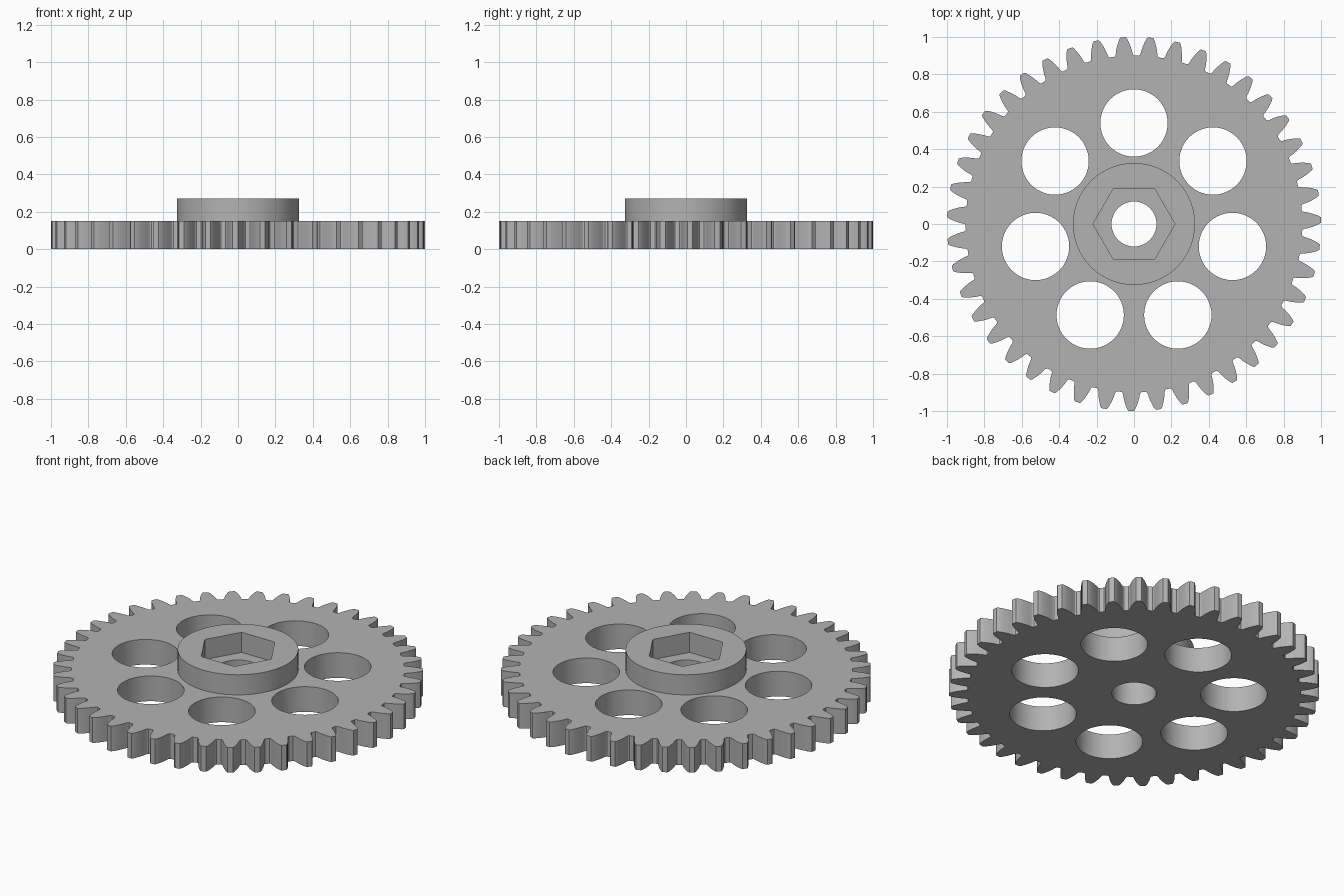
import bpy
import bmesh
from math import acos, cos, pi, radians, sin, tan, tau

cube = bpy.data.objects.get("Cube")
if cube:
    bpy.data.objects.remove(cube)

TEETH = 43
ROOT, OUTER = 0.90, 1.0
PITCH = OUTER * TEETH / (TEETH + 2)
BASE = PITCH * cos(radians(20))
PHASE = radians(1.23)
PLATE_TOP, HUB_TOP = 0.15, 0.27

steel = bpy.data.materials.new("plain grey")
steel.use_nodes = True
grey = (0.45, 0.45, 0.45, 1)
steel.diffuse_color = grey
steel.node_tree.nodes["Principled BSDF"].inputs["Base Color"].default_value = grey


def polar(r, a):
    return (r * cos(a), r * sin(a))


def ring(radius, sides, cx=0, cy=0):
    return [(cx + radius * cos(tau * i / sides), cy + radius * sin(tau * i / sides))
            for i in range(sides)]


def half_angle(r):
    """Half the angle an involute tooth spans at radius r."""
    a = acos(min(1, BASE / r))
    p = radians(20)
    return pi / (2 * TEETH) + (tan(p) - p) - (tan(a) - a)


def gear_outline():
    # One flank from root to tip, mirrored about each tooth's centre line
    flank = [(ROOT, half_angle(ROOT) + 0.008), (ROOT + 0.004, half_angle(ROOT) + 0.002)]
    flank += [(r, half_angle(r)) for r in (0.912, 0.93, 0.95, 0.97, 0.99)]
    flank.append((OUTER, half_angle(OUTER) - 0.003))
    points = []
    for t in range(TEETH):
        mid = PHASE + tau * t / TEETH
        points += [polar(r, mid - h) for r, h in flank]
        points += [polar(r, mid + h) for r, h in reversed(flank)]
    return points


def extrude_loops(name, loops, z0, z1, open_bottom=False):
    """Fill nested outlines, extrude them from z0 to z1 and return a mesh object."""
    curve = bpy.data.curves.new(name, "CURVE")
    curve.dimensions = "2D"
    curve.fill_mode = "BOTH"
    curve.extrude = (z1 - z0) / 2
    for loop in loops:
        spline = curve.splines.new("POLY")
        spline.points.add(len(loop) - 1)
        for point, (x, y) in zip(spline.points, loop):
            point.co = (x, y, 0, 1)
        spline.use_cyclic_u = True
    obj = bpy.data.objects.new(name, curve)
    bpy.context.collection.objects.link(obj)
    bpy.ops.object.select_all(action="DESELECT")
    obj.select_set(True)
    bpy.context.view_layer.objects.active = obj
    bpy.ops.object.convert(target="MESH")
    obj = bpy.context.object

    bm = bmesh.new()
    bm.from_mesh(obj.data)
    bmesh.ops.translate(bm, verts=bm.verts, vec=(0, 0, (z0 + z1) / 2))
    bmesh.ops.remove_doubles(bm, verts=bm.verts, dist=0.0001)
    bmesh.ops.recalc_face_normals(bm, faces=bm.faces)
    if open_bottom:
        hidden = [f for f in bm.faces if f.normal.z < -0.9]
        bmesh.ops.delete(bm, geom=hidden, context="FACES")
    bm.to_mesh(obj.data)
    bm.free()
    obj.data.materials.clear()
    obj.data.materials.append(steel)
    bpy.ops.object.shade_smooth_by_angle(angle=radians(25))
    return obj


# Toothed plate with a bore and seven lightening holes
holes = [ring(0.18, 72, *polar(0.54, pi / 2 + tau * i / 7)) for i in range(7)]
extrude_loops("gear_plate", [gear_outline(), ring(0.12, 64)] + holes, 0, PLATE_TOP)

# Raised hub with a hexagonal socket
extrude_loops("hub", [ring(0.326, 96), ring(0.219, 6)], PLATE_TOP, HUB_TOP, True)
